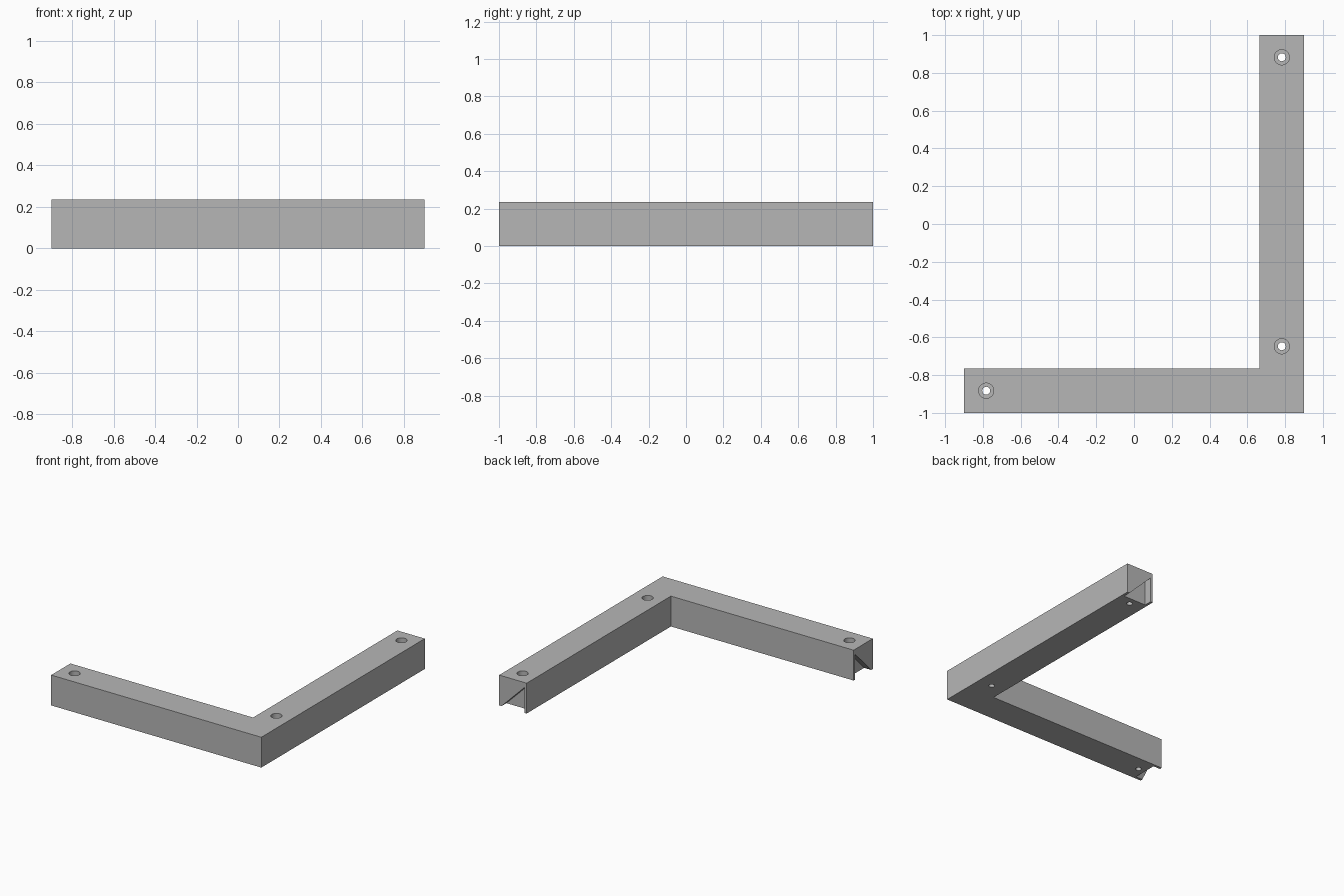
import bpy
import bmesh
from mathutils import Vector

cube = bpy.data.objects.get("Cube")
if cube:
    bpy.data.objects.remove(cube, do_unlink=True)

W = 0.235                  # beam width and height
X, Y = 0.9, 1.0            # half extents
WALL = 0.02                # cheek beside each end notch
NOTCH_DEPTH = 0.06
NOTCH_TOP = 0.195

grey = bpy.data.materials.new("plain grey")
grey.use_nodes = True
grey.diffuse_color = (0.47, 0.47, 0.47, 1)
grey.node_tree.nodes["Principled BSDF"].inputs["Base Color"].default_value = grey.diffuse_color


def prism(name, points, direction):
    """Sweep a closed planar outline along a direction."""
    bm = bmesh.new()
    face = bm.faces.new([bm.verts.new(p) for p in points])
    swept = bmesh.ops.extrude_face_region(bm, geom=[face])["geom"]
    verts = [v for v in swept if isinstance(v, bmesh.types.BMVert)]
    bmesh.ops.translate(bm, verts=verts, vec=Vector(direction))
    bmesh.ops.recalc_face_normals(bm, faces=bm.faces)
    mesh = bpy.data.meshes.new(name)
    bm.to_mesh(mesh)
    bm.free()
    mesh.materials.append(grey)
    obj = bpy.data.objects.new(name, mesh)
    bpy.context.collection.objects.link(obj)
    return obj


def cylinder(name, x, y, radius, bottom, top):
    bpy.ops.mesh.primitive_cylinder_add(
        vertices=32, radius=radius, depth=top - bottom,
        location=(x, y, (bottom + top) / 2))
    obj = bpy.context.object
    obj.name = name
    obj.data.materials.append(grey)
    return obj


def cut(target, cutter):
    cutter.hide_render = True
    mod = target.modifiers.new("cut", "BOOLEAN")
    mod.operation = "DIFFERENCE"
    mod.solver = "EXACT"
    mod.object = cutter
    bpy.context.view_layer.objects.active = target
    bpy.ops.object.modifier_apply(modifier=mod.name)
    bpy.data.objects.remove(cutter, do_unlink=True)


# L-shaped beam
outline = [(-X, -Y), (X, -Y), (X, Y), (X - W, Y), (X - W, W - Y), (-X, W - Y)]
beam = prism("corner_beam", [(x, y, 0) for x, y in outline], (0, 0, W))

# Triangular notch in each free end, open below, against the inner cheek
E = 0.02                   # cutter overshoot
outer, inner = W - WALL, WALL
slope = (outer - inner) / NOTCH_TOP
section = [(inner, -E), (outer + E * slope, -E), (inner, NOTCH_TOP)]
cut(beam, prism("back_end_notch",
                [(X - W + s, Y + E, z) for s, z in section],
                (0, -NOTCH_DEPTH - E, 0)))
cut(beam, prism("side_end_notch",
                [(-X - E, W - Y - s, z) for s, z in section],
                (NOTCH_DEPTH + E, 0, 0)))

# Counterbored screw holes
H = W / 2
for x, y in [(H - X, H - Y), (X - H, Y - H), (X - H, W + H - Y)]:
    cut(beam, cylinder("screw_hole", x, y, 0.021, -0.05, 0.3))
    cut(beam, cylinder("screw_head_recess", x, y, 0.04, 0.12, 0.3))

# Smooth hole walls, crisp edges elsewhere
bpy.ops.object.select_all(action="DESELECT")
beam.select_set(True)
bpy.context.view_layer.objects.active = beam
bpy.ops.object.shade_smooth_by_angle()
